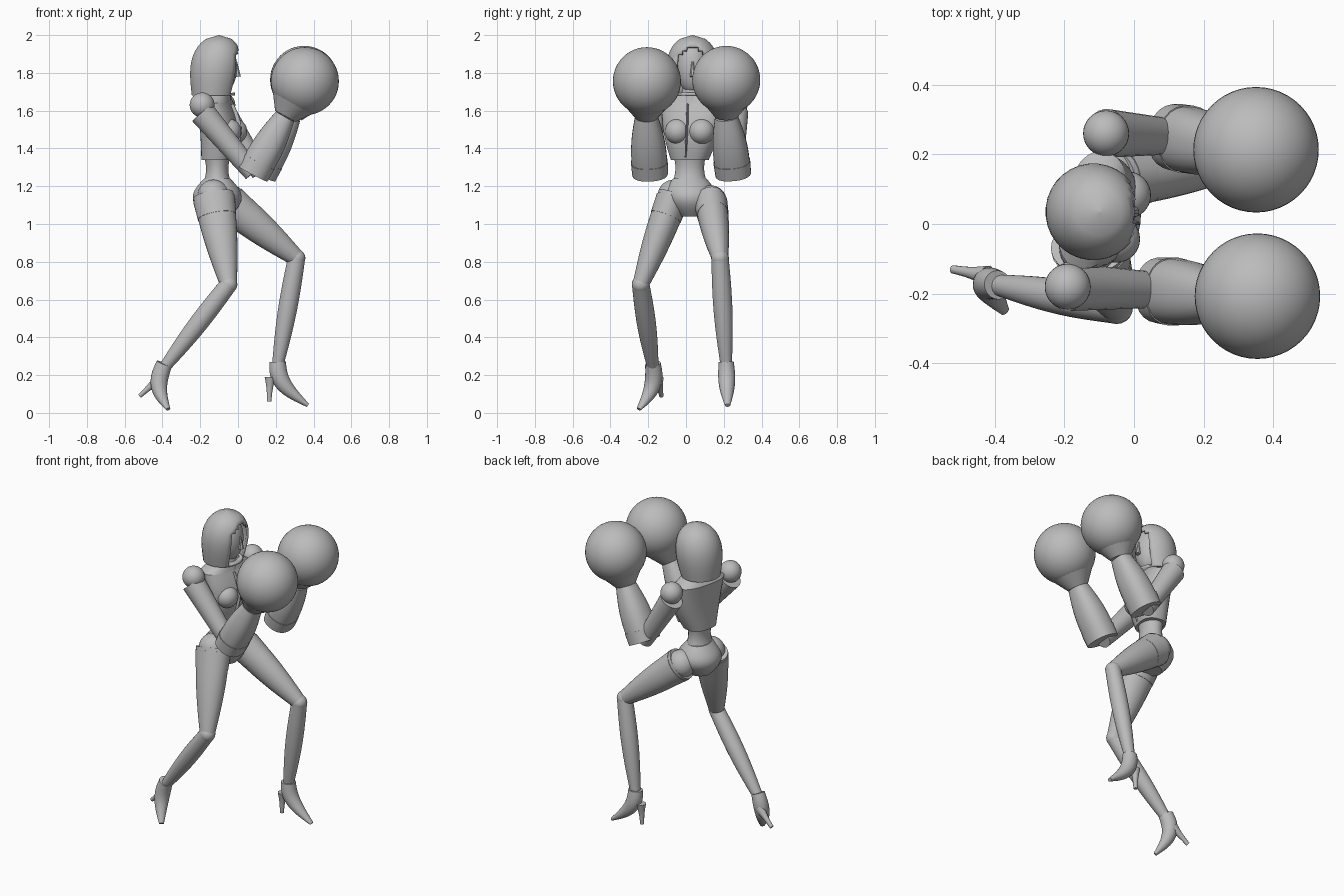
import bpy, bmesh, math
from mathutils import Vector

if bpy.data.objects.get("Cube"):
    bpy.data.objects.remove(bpy.data.objects["Cube"])

colour = (0.5, 0.5, 0.5, 1)
grey = bpy.data.materials.new("plain grey")
grey.use_nodes = True
grey.diffuse_color = colour
grey.node_tree.nodes["Principled BSDF"].inputs["Base Color"].default_value = colour

STEPS = 16
ACROSS = Vector((0, 1, 0))
UP = Vector((0, 0, 1))
STILL = Vector((0, 0, 0))


def finish(name, mesh_builder):
    """Turn a bmesh into a smooth-shaded object with sharp creases kept."""
    bmesh.ops.recalc_face_normals(mesh_builder, faces=mesh_builder.faces)
    mesh = bpy.data.meshes.new(name)
    mesh_builder.to_mesh(mesh)
    mesh_builder.free()
    mesh.materials.append(grey)
    part = bpy.data.objects.new(name, mesh)
    bpy.context.collection.objects.link(part)
    bpy.ops.object.select_all(action='DESELECT')
    part.select_set(True)
    bpy.context.view_layer.objects.active = part
    bpy.ops.object.shade_smooth_by_angle(angle=math.radians(40))
    return part


def blend(pair, t):
    return pair[0] + (pair[1] - pair[0]) * t


def limb(name, start, end, wide, deep=None, bulge=0, bow=STILL, across=ACROSS,
         power=1, sides=24, dome=None, upright=False, cut=None):
    """Loft from start to end; wide and deep taper, bulge swells, bow bends the middle."""
    start, end, bow = Vector(start), Vector(end), Vector(bow)
    deep = deep or wide
    builder = bmesh.new()
    rings = []
    for step in range(STEPS + 1):
        t = step / STEPS
        swell = math.sin(math.pi * t)
        centre = start.lerp(end, t) + bow * swell
        tangent = end - start + bow * math.pi * math.cos(math.pi * t)
        tangent = UP if upright else tangent.normalized()
        side = (across - tangent * across.dot(tangent)).normalized()
        front = side.cross(tangent)
        scale = max(math.sqrt(1 - t ** dome), 0.01) if dome else 1
        width = (blend(wide, t) + bulge * swell) * scale
        depth = (blend(deep, t) + bulge * swell) * scale
        ring = []
        for corner in range(sides):
            angle = math.tau * (corner + 0.5) / sides
            c, s = (math.copysign(abs(v) ** power, v)
                    for v in (math.cos(angle), math.sin(angle)))
            ring.append(builder.verts.new(centre + front * c * depth + side * s * width))
        rings.append(ring)
    for low, high in zip(rings, rings[1:]):
        for corner in range(sides):
            after = (corner + 1) % sides
            builder.faces.new((low[corner], low[after], high[after], high[corner]))
    for ring in (rings[0], rings[-1]):
        builder.faces.new(ring)
    if cut:
        removed = [face for face in builder.faces if cut(face.calc_center_median())]
        bmesh.ops.delete(builder, geom=removed, context='FACES')
    return finish(name, builder)


def ball(name, centre, size, segments=32):
    builder = bmesh.new()
    bmesh.ops.create_uvsphere(builder, u_segments=segments, v_segments=segments // 2, radius=1)
    part = finish(name, builder)
    part.location = centre
    part.scale = size if isinstance(size, tuple) else (size, size, size)
    return part


# Hood: a domed shell, open at the front under a pointed arch
MIDDLE = 0.035


def in_face_opening(point):
    arch = min(0.08, 0.03 + (1.94 - point.z) * 0.9)
    return point.x > -0.08 and point.z < 1.93 and abs(point.y - MIDDLE) < arch


hood = limb("hood", (-0.13, MIDDLE, 1.68), (-0.1, MIDDLE, 2), wide=(0.12, 0.15), deep=(0.115, 0.15),
            bulge=0.01, dome=3.5, sides=32, upright=True, cut=in_face_opening)
thickness = hood.modifiers.new("thickness", 'SOLIDIFY')
thickness.thickness = 0.015
ball("face", (-0.085, MIDDLE, 1.83), (0.08, 0.085, 0.14))
limb("nose", (0, MIDDLE, 1.78), (-0.01, MIDDLE, 1.86), wide=(0.016, 0.006), sides=8)
limb("neck", (-0.1, 0.03, 1.56), (-0.1, MIDDLE, 1.75), wide=(0.075, 0.05))

# Torso, turned a little towards the right
turned = Vector((0.24, 0.97, 0))
limb("cropped_jacket", (-0.11, 0.02, 1.34), (-0.12, 0.04, 1.64), wide=(0.1, 0.17), deep=(0.08, 0.085),
     bulge=0.015, bow=(0.02, 0, 0), across=turned, power=0.8, sides=28, upright=True)
limb("jacket_collar", (-0.12, 0.04, 1.64), (-0.11, MIDDLE, 1.7), wide=(0.17, 0.07), deep=(0.085, 0.06),
     across=turned, power=0.8, sides=28, upright=True)
limb("jacket_front_edge", (-0.04, 0, 1.36), (-0.04, 0.01, 1.63), wide=(0.006, 0.006), deep=(0.02, 0.02),
     bow=(0.04, 0, 0), across=turned, sides=8)
for label, direction in (("right", -1), ("left", 1)):
    ball(label + "_bust", Vector((-0.035, 0.02, 1.49)) + turned * direction * 0.065, 0.068)

# Waist and pelvis
limb("waist", (-0.11, 0.02, 1.2), (-0.11, 0.02, 1.36), wide=(0.1, 0.085), deep=(0.08, 0.07), bulge=-0.015)
limb("pelvis", (-0.11, 0.025, 1.04), (-0.11, 0.02, 1.24), wide=(0.06, 0.09), deep=(0.07, 0.07),
     bulge=0.06, across=Vector((-0.2, 1, 0)), sides=28, upright=True)

# Each side of the pose: joints, then the way the foot points
poses = {
    "right": dict(hip=(-0.13, -0.065, 1.15), knee=(-0.05, -0.24, 0.68), ankle=(-0.39, -0.175, 0.24),
                  toe=(-0.37, -0.25, 0.02), heel=(-0.52, -0.13, 0.09), heading=(0.75, -0.66, 0),
                  thigh_depth=0.11, shoulder=(-0.19, -0.18, 1.63), elbow=(0.08, -0.19, 1.27),
                  wrist=(0.25, -0.21, 1.57), glove=(0.354, -0.207, 1.756)),
    "left": dict(hip=(-0.06, 0.13, 1.12), knee=(0.31, 0.18, 0.82), ankle=(0.21, 0.213, 0.25),
                 toe=(0.37, 0.22, 0.04), heel=(0.165, 0.21, 0.06), heading=(1, 0, 0),
                 thigh_depth=0.1, shoulder=(-0.08, 0.26, 1.63), elbow=(0.12, 0.25, 1.27),
                 wrist=(0.28, 0.213, 1.57), glove=(0.35, 0.213, 1.763)),
}

for label, pose in poses.items():
    joint = {key: Vector(value) for key, value in pose.items() if key != "thigh_depth"}
    hip, knee, ankle = joint["hip"], joint["knee"], joint["ankle"]
    depth = pose["thigh_depth"]

    # Leg with a shorts cuff at the top of the thigh
    ball(label + "_hip", hip, 0.085)
    limb(label + "_thigh", hip, knee, wide=(0.085, 0.043), deep=(depth, 0.045), bulge=0.01)
    limb(label + "_shorts_cuff", hip.lerp(knee, 0.04), hip.lerp(knee, 0.24),
         wide=(0.088, 0.084), deep=(depth + 0.002, depth - 0.007))
    ball(label + "_knee", knee, 0.047, segments=20)
    limb(label + "_shin", knee, ankle, wide=(0.046, 0.03), bulge=0.012)

    # High-heeled shoe
    heading = joint["heading"]
    foot_across = UP.cross(heading)
    limb(label + "_shoe", ankle + UP * 0.02, joint["toe"], wide=(0.04, 0.014), deep=(0.044, 0.01),
         bulge=0.016, bow=heading * -0.05, across=foot_across)
    limb(label + "_heel", ankle - heading * 0.04 - UP * 0.06, joint["heel"], wide=(0.03, 0.012),
         bulge=-0.004, across=foot_across, sides=12)

    # Arm: shoulder ball and a loose sleeve that starts just below it
    shoulder, elbow, wrist = joint["shoulder"], joint["elbow"], joint["wrist"]
    ball(label + "_shoulder", shoulder, 0.066)
    limb(label + "_sleeve", shoulder - UP * 0.04, elbow, wide=(0.07, 0.05), deep=(0.07, 0.05))

    # Gauntlet with an elbow band, flaring into a round glove
    limb(label + "_gauntlet", elbow, wrist, wide=(0.093, 0.06), deep=(0.085, 0.055),
         bulge=0.014, power=0.85)
    limb(label + "_elbow_band", elbow - UP * 0.005, elbow.lerp(wrist, 0.2), wide=(0.095, 0.098),
         deep=(0.087, 0.09), power=0.85)
    limb(label + "_glove_flare", wrist, wrist.lerp(joint["glove"], 0.6), wide=(0.062, 0.155))
    ball(label + "_glove", joint["glove"], 0.18, segments=48)
